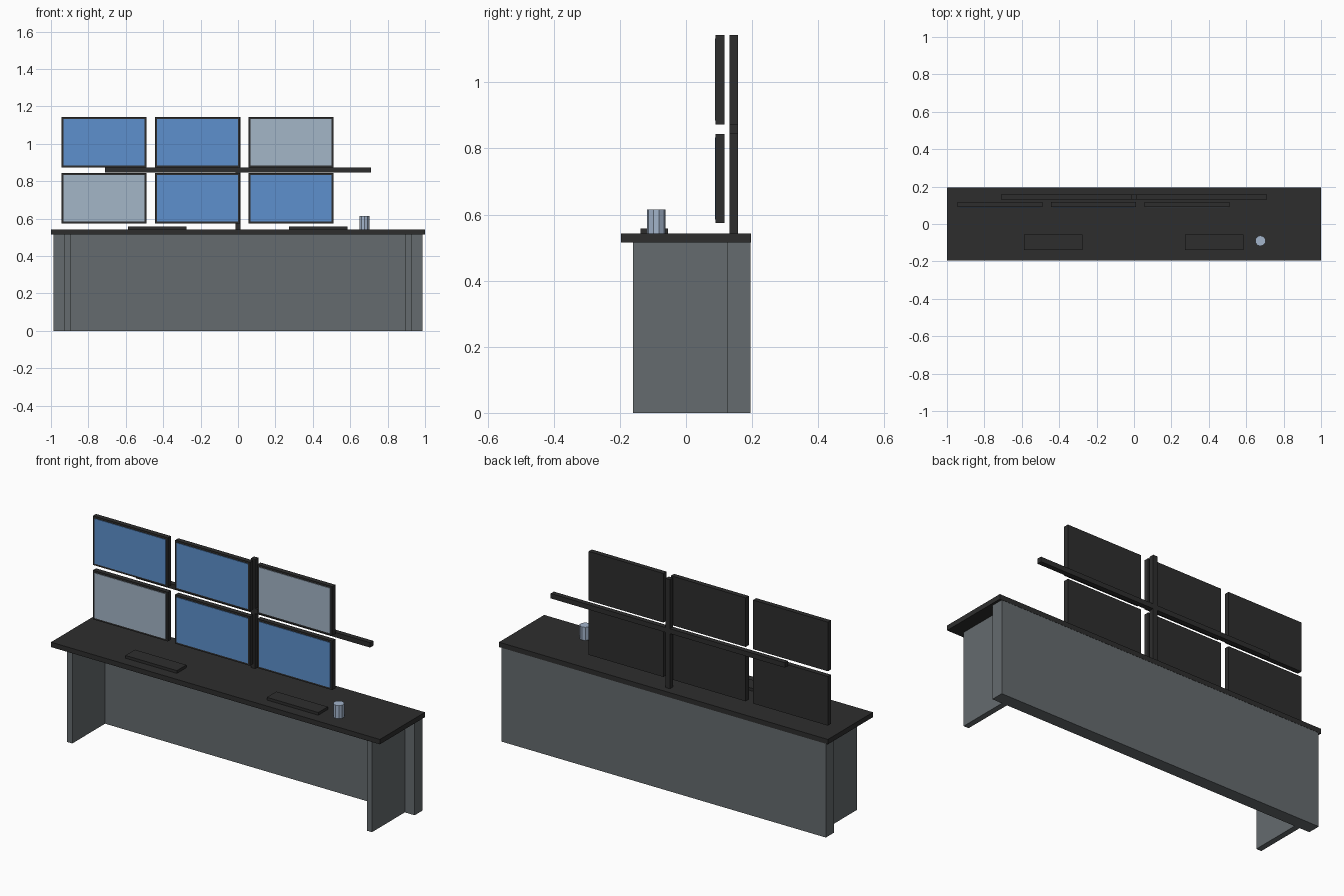
import bpy

cube = bpy.data.objects.get("Cube")
if cube:
    bpy.data.objects.remove(cube, do_unlink=True)


def make_material(name, rgb):
    mat = bpy.data.materials.new(name)
    mat.use_nodes = True
    color = (*rgb, 1)
    mat.diffuse_color = color
    mat.node_tree.nodes["Principled BSDF"].inputs["Base Color"].default_value = color
    return mat


black = make_material("charcoal black", (0.027, 0.027, 0.027))
grey = make_material("panel grey", (0.13, 0.147, 0.156))
blue = make_material("screen blue", (0.11, 0.28, 0.61))
pale = make_material("screen pale grey", (0.37, 0.465, 0.57))
mug_blue = make_material("mug pale blue", (0.37, 0.46, 0.60))


def box(name, x, y, z, mat):
    """Axis-aligned box from its (min, max) extents."""
    spans = (x, y, z)
    bpy.ops.mesh.primitive_cube_add(size=1, location=[(a + b) / 2 for a, b in spans])
    obj = bpy.context.object
    obj.name = name
    obj.scale = [b - a for a, b in spans]
    bpy.ops.object.transform_apply(location=False, rotation=False, scale=True)
    obj.data.materials.append(mat)
    return obj


# Desk: top, back panel and inset legs
DESK_Z = 0.543
box("desk_top", (-1, 1), (-0.196, 0.196), (0.516, DESK_Z), black)
box("back_panel", (-0.987, 0.987), (0.125, 0.195), (0, 0.516), grey)
for side, sign in (("left", 1), ("right", -1)):
    inner, outer = sorted((sign * 0.896, sign * 0.927))
    box(f"{side}_leg", (inner, outer), (-0.16, 0.125), (0, 0.516), grey)

# Monitor stand: pole and crossbar
STAND_Y = (0.131, 0.158)
box("stand_pole", (-0.013, 0.013), STAND_Y, (DESK_Z, 1.143), black)
box("stand_crossbar", (-0.712, 0.712), STAND_Y, (0.846, 0.873), black)

# Monitors in two rows of three, each with a thin screen plate
BORDER = 0.011
WIDTH, HEIGHT = 0.455, 0.27
rows = (("lower", 0.574, (pale, blue, blue)),
        ("upper", 0.873, (blue, blue, pale)))
for row, z, colours in rows:
    for column, x, mat in zip(("right", "middle", "left"), (-0.945, -0.445, 0.055), colours):
        name = f"{row}_{column}"
        box(f"{name}_monitor", (x, x + WIDTH), (0.090, 0.117), (z, z + HEIGHT), black)
        box(f"{name}_screen", (x + BORDER, x + WIDTH - BORDER), (0.087, 0.091),
            (z + BORDER, z + HEIGHT - BORDER), mat)

# Keyboards
for side, x in (("right", -0.588), ("left", 0.272)):
    box(f"{side}_keyboard", (x, x + 0.313), (-0.138, -0.055), (DESK_Z, 0.558), black)

# Mug
bpy.ops.mesh.primitive_cylinder_add(vertices=10, radius=0.0285, depth=0.072,
                                    location=(0.676, -0.09, DESK_Z + 0.036))
mug = bpy.context.object
mug.name = "mug"
mug.data.materials.append(mug_blue)
bpy.ops.object.shade_smooth_by_angle()
